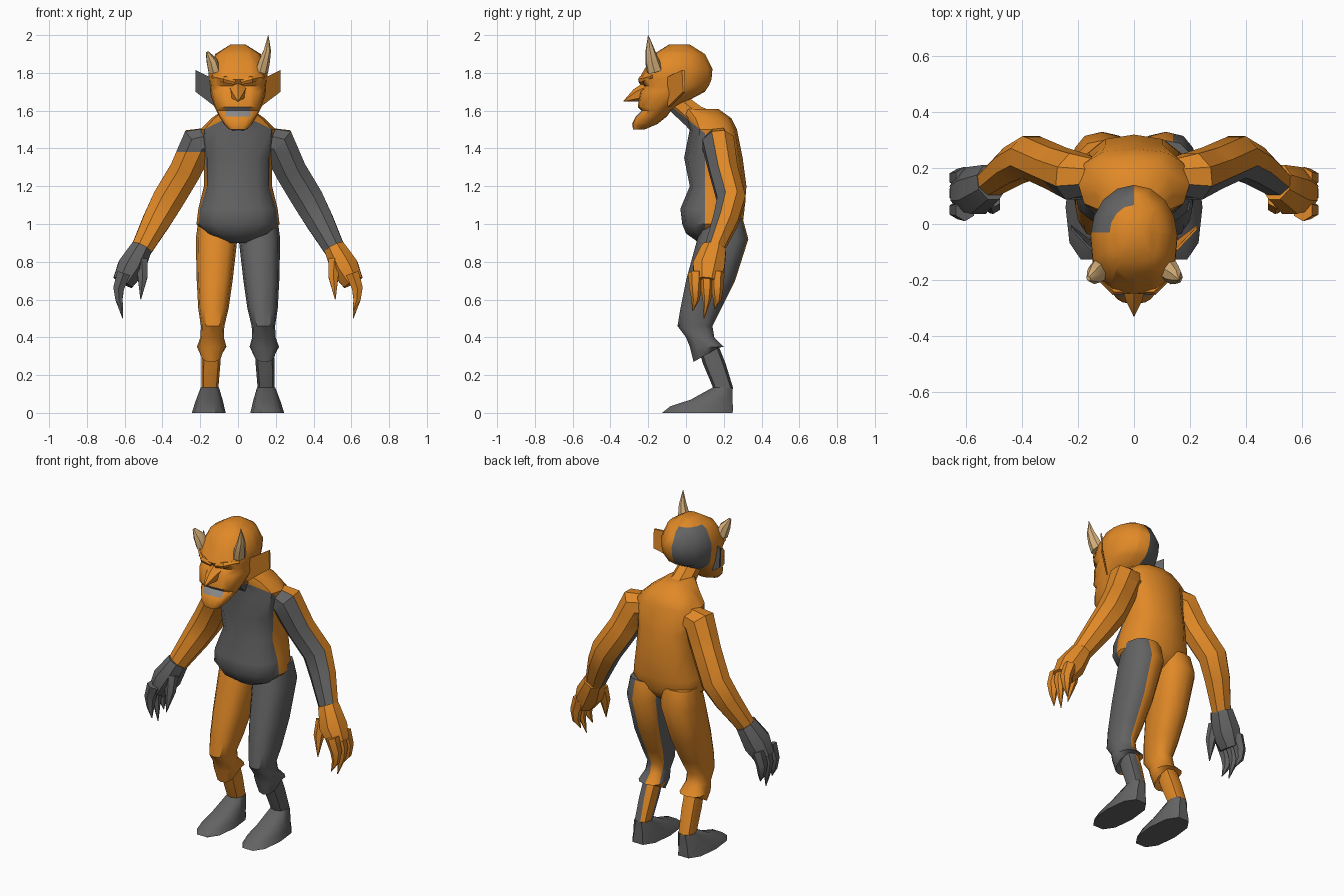
import bpy, bmesh, math
from mathutils import Vector

if "Cube" in bpy.data.objects:
    bpy.data.objects.remove(bpy.data.objects["Cube"])


def material(name, *rgb):
    mat = bpy.data.materials.new(name)
    mat.use_nodes = True
    mat.diffuse_color = (*rgb, 1)
    mat.node_tree.nodes["Principled BSDF"].inputs["Base Color"].default_value = (*rgb, 1)
    return mat


MATERIALS = [material("orange", .75, .25, .02), material("dark grey", .125, .125, .125),
             material("horn tan", .7, .45, .2), material("teeth grey", .25, .25, .25)]
ORANGE, GREY, TAN, TEETH = range(len(MATERIALS))
X, Y, Z = Vector((1, 0, 0)), Vector((0, 1, 0)), Vector((0, 0, 1))


def signed_power(value, power):
    return math.copysign(abs(value) ** power, value)


def skin(name, rings, paint, cuts=()):
    """Join rings of points, cut along colour borders, then colour faces by rule."""
    bm = bmesh.new()
    loops = [[bm.verts.new(point) for point in ring] for ring in rings]
    for lower, upper in zip(loops, loops[1:]):
        for i in range(len(lower)):
            bm.faces.new((lower[i - 1], lower[i], upper[i], upper[i - 1]))
    bm.faces.new(loops[0])
    bm.faces.new(loops[-1])
    bmesh.ops.recalc_face_normals(bm, faces=bm.faces)
    for point, normal in cuts:
        bmesh.ops.bisect_plane(bm, geom=bm.verts[:] + bm.edges[:] + bm.faces[:],
                               plane_co=point, plane_no=normal)
    bm.normal_update()
    for face in bm.faces:
        centre = face.calc_center_median()
        face.material_index = paint(centre, face.normal) if callable(paint) else paint
    mesh = bpy.data.meshes.new(name)
    bm.to_mesh(mesh)
    bm.free()
    for mat in MATERIALS:
        mesh.materials.append(mat)
    part = bpy.data.objects.new(name, mesh)
    bpy.context.collection.objects.link(part)
    bpy.ops.object.select_all(action='DESELECT')
    part.select_set(True)
    bpy.context.view_layer.objects.active = part
    bpy.ops.object.shade_smooth_by_angle(angle=math.radians(40))


def stack(name, sections, paint, cuts=(), centre_x=lambda z: 0, sides=12,
          front=.8, back=.8, slant=0):
    """Upright loft; section = height, front, back, half width. Slant tips the last ring."""
    rings = []
    for section in sections:
        z, y_front, y_back, half_width = section
        tilt = slant if section is sections[-1] else 0
        ring = []
        for i in range(sides):
            angle = math.tau * i / sides
            power = front if math.sin(angle) < 0 else back
            across = signed_power(math.cos(angle), power)
            depth = signed_power(math.sin(angle), power)
            y = (y_front + y_back + (y_back - y_front) * depth) / 2
            ring.append((centre_x(z) + half_width * across, y, z + tilt * depth))
        rings.append(ring)
    skin(name, rings, paint, cuts)


def limb(name, sections, paint, cuts=(), mirror=1, sides=8, ref=Y, flat=1):
    """Loft along a path; section = x, y, z, radius. Flat scales the radius along ref."""
    points = [Vector((mirror * x, y, z)) for x, y, z, radius in sections]
    rings = []
    for i, point in enumerate(points):
        along = points[min(i + 1, len(points) - 1)] - points[max(i - 1, 0)]
        across = along.cross(ref).normalized()
        depth = along.normalized().cross(across) * flat
        radius = sections[i][-1]
        angles = [math.tau * (k + .5) / sides for k in range(sides)]
        rings.append([point + radius * (across * math.cos(a) + depth * math.sin(a))
                      for a in angles])
    skin(name, rings, paint, cuts)


def cut(axis, distance):
    return axis * distance, axis


# Torso and neck: grey chest and belly, orange back, sloping collar border
collar_point, collar_normal = Vector((0, -.1, 1.64)), Vector((0, .8, 1))
chest_depth = .1


def torso_paint(centre, normal):
    below_collar = (centre - collar_point).dot(collar_normal) < 0
    return GREY if centre.y < chest_depth and below_collar else ORANGE


collar = (collar_point, collar_normal)
stack("torso", [(.9, .07, .2, .07), (.95, 0, .27, .17), (1, -.02, .3, .22), (1.08, -.03, .31, .21),
                (1.2, .02, .32, .18), (1.35, -.01, .3, .18), (1.5, .02, .27, .2),
                (1.56, 0, .24, .14), (1.61, -.03, .17, .07)],
      torso_paint, [cut(Y, chest_depth), collar])
limb("neck", [(0, .14, 1.5, .1), (0, .04, 1.57, .07), (0, -.08, 1.67, .06)],
     torso_paint, [collar], ref=X)

# Head: mouth cut into the front, grey patch behind on the right
lip_low, lip_high, mouth_width, patch_front, patch_top = 1.57, 1.62, .065, -.03, 1.92


def head_paint(centre, normal):
    if abs(centre.x) < mouth_width and lip_low < centre.z < lip_high and centre.y < -.2:
        return TEETH
    in_patch = centre.x < 0 and centre.y > patch_front and centre.z < patch_top
    return GREY if in_patch else ORANGE


stack("head", [(1.5, -.28, -.22, .045), (1.53, -.285, -.15, .075), (lip_low, -.265, -.1, .1),
               (1.6, -.235, -.08, .115), (lip_high, -.255, -.05, .125), (1.7, -.245, .1, .147),
               (1.73, -.22, .12, .15), (1.765, -.25, .135, .155), (1.82, -.22, .14, .155),
               (1.9, -.17, .1, .12), (1.95, -.09, .02, .04)],
      head_paint, [cut(X, 0), cut(Y, patch_front), cut(Z, patch_top),
                   cut(X, mouth_width), cut(X, -mouth_width)], sides=16, front=.7, back=1)
limb("nose", [(0, -.21, 1.7, .05), (0, -.265, 1.68, .035), (0, -.33, 1.65, .002)],
     ORANGE, sides=6, ref=Z)

for side, mirror in (("left", 1), ("right", -1)):
    is_left = mirror > 0
    hand_colour = ORANGE if is_left else GREY

    # Brow, ear and horn; the right horn is broken short
    limb(side + "_brow", [(.015, -.235, 1.75, .015), (.07, -.235, 1.765, .02), (.135, -.18, 1.78, .01)],
         ORANGE, mirror=mirror, sides=6)
    ear = [(.135, -.11, 1.77), (.225, -.015, 1.815), (.225, -.01, 1.7), (.12, -.09, 1.62)]
    skin(side + "_ear", [[(mirror * x, y + shift, z) for x, y, z in ear] for shift in (-.006, .006)],
         ORANGE if is_left else GREY)
    horn_end = [(.155, -.19, 1.92, .02), (.16, -.2, 2, .001)] if is_left else [(.163, -.195, 1.91, .008)]
    limb(side + "_horn", [(.125, -.165, 1.81, .035), (.14, -.18, 1.865, .03)] + horn_end,
         TAN, mirror=mirror, sides=7, flat=1.25)

    # Arm: the left is grey along its front, the right only at the shoulder
    shoulder_border = 1.38

    def arm_paint(centre, normal):
        faces_front = -normal.y - .4 * mirror * normal.x > .3
        return GREY if faces_front and (is_left or centre.z > shoulder_border) else ORANGE

    limb(side + "_arm", [(.12, .17, 1.45, .07), (.21, .17, 1.43, .1), (.28, .2, 1.28, .09),
                         (.37, .24, 1.13, .09), (.43, .21, 1.02, .08), (.51, .15, .87, .06)],
         arm_paint, [cut(Z, shoulder_border)], mirror=mirror, flat=.9)

    # Hand with three pointed fingers and a thumb
    limb(side + "_palm", [(.51, .15, .875, .06), (.565, .12, .77, .08), (.61, .11, .69, .06)],
         hand_colour, mirror=mirror, flat=1.15)
    for finger, y, tip in (("front", .05, .54), ("middle", .11, .5), ("rear", .165, .55)):
        limb(f"{side}_{finger}_finger", [(.605, y, .74, .04), (.632, y, .66, .033),
                                         (.63, y, .6, .022), (.61, y - .015, tip, .002)],
             hand_colour, mirror=mirror, sides=6)
    limb(side + "_thumb", [(.51, .09, .81, .035), (.505, .065, .72, .03), (.515, .04, .6, .002)],
         hand_colour, mirror=mirror, sides=6)

    # Trousers with a slanted hem, shin and foot; the left has an orange strip behind
    strip_edge = .14

    def leg_paint(centre, normal):
        in_strip = normal.y > .2 and centre.x < strip_edge
        return GREY if is_left and not in_strip else ORANGE

    def leg_x(z):
        return mirror * (.155 - .045 * z)

    strip_cut = [cut(X, strip_edge)]
    stack(side + "_trouser_leg", [(1.03, .09, .3, .1), (.92, .06, .33, .11), (.7, 0, .26, .095),
                                  (.55, -.03, .185, .08), (.46, -.045, .14, .062),
                                  (.4, 0, .15, .062), (.35, .02, .2, .078), (.31, .04, .18, .055)],
          leg_paint, strip_cut, leg_x, slant=.04)
    stack(side + "_shin", [(.36, .06, .17, .05), (.26, .09, .21, .05), (.13, .145, .25, .045)],
          leg_paint, strip_cut, leg_x, sides=8)
    stack(side + "_foot", [(.135, .14, .25, .048), (.07, .02, .25, .07),
                           (.035, -.09, .255, .08), (0, -.135, .255, .09)],
          GREY, centre_x=leg_x, sides=10)
